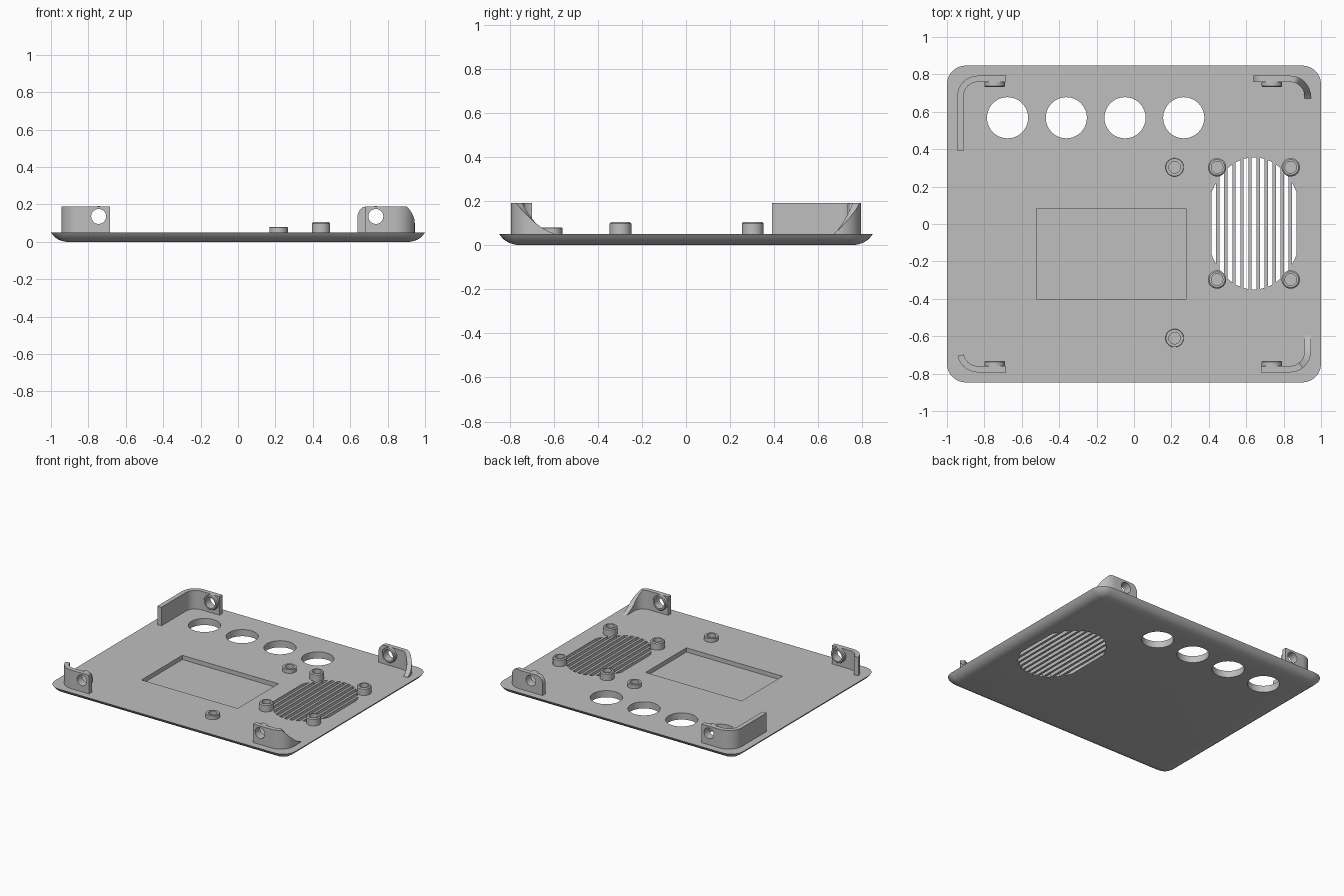
import bpy, bmesh, math
from mathutils import Matrix, Vector

if "Cube" in bpy.data.objects:
    bpy.data.objects.remove(bpy.data.objects["Cube"])

grey = bpy.data.materials.new("plastic_grey")
grey.diffuse_color = (0.52, 0.52, 0.52, 1)
grey.use_nodes = True
grey.node_tree.nodes["Principled BSDF"].inputs["Base Color"].default_value = grey.diffuse_color


def loft(name, rings, caps=True, cyclic=False, matrix=None):
    """Skin a sequence of equal-length closed rings."""
    bm = bmesh.new()
    vs = [[bm.verts.new(p) for p in r] for r in rings]
    n = len(vs[0])
    for k in range(len(vs) if cyclic else len(vs) - 1):
        a, b = vs[k], vs[(k + 1) % len(vs)]
        for i in range(n):
            j = (i + 1) % n
            bm.faces.new((a[i], a[j], b[j], b[i]))
    if caps:
        bm.faces.new(vs[0])
        bm.faces.new(vs[-1])
    if matrix:
        bm.transform(matrix)
    bmesh.ops.recalc_face_normals(bm, faces=bm.faces)
    me = bpy.data.meshes.new(name)
    bm.to_mesh(me)
    bm.free()
    ob = bpy.data.objects.new(name, me)
    bpy.context.collection.objects.link(ob)
    me.materials.append(grey)
    return ob


def prism(name, pts, z0, z1, matrix=None):
    return loft(name, [[(x, y, z) for x, y in pts] for z in (z0, z1)], matrix=matrix)


def circle(cx, cy, r, n=48):
    return [(cx + r * math.cos(2 * math.pi * i / n),
             cy + r * math.sin(2 * math.pi * i / n)) for i in range(n)]


def activate(ob):
    bpy.ops.object.select_all(action='DESELECT')
    ob.select_set(True)
    bpy.context.view_layer.objects.active = ob


def smooth(ob):
    activate(ob)
    bpy.ops.object.shade_smooth_by_angle(angle=math.radians(30))


def cut(ob, cutters):
    activate(cutters[0])
    for c in cutters:
        c.select_set(True)
    if len(cutters) > 1:
        bpy.ops.object.join()
    cutter = cutters[0]
    cutter.hide_render = True
    mod = ob.modifiers.new("cut", 'BOOLEAN')
    mod.operation, mod.solver, mod.object = 'DIFFERENCE', 'EXACT', cutter
    activate(ob)
    bpy.ops.object.modifier_apply(modifier="cut")
    bpy.data.objects.remove(cutter)


def tube(name, profile, matrix, n=32):
    """Revolve a closed (radius, height) profile around local z."""
    rings = [[(x, y, z) for x, y in circle(0, 0, r, n)] for r, z in profile]
    ob = loft(name, rings, caps=False, cyclic=True, matrix=matrix)
    smooth(ob)
    return ob


def interp(table, v):
    if v <= table[0][0]:
        return table[0][1]
    for (a, za), (b, zb) in zip(table, table[1:]):
        if v <= b:
            return za + (zb - za) * (v - a) / (b - a)
    return table[-1][1]


# Base plate: rounded rectangle with a curved lower edge
TOP = 0.05


def rounded_rect(inset, z, r=0.1, n=8):
    hx, hy = 1 - inset, 0.847 - inset
    r = max(r - inset, 0.015)
    pts = []
    for q, (sx, sy) in enumerate([(1, 1), (-1, 1), (-1, -1), (1, -1)]):
        for i in range(n + 1):
            a = math.pi / 2 * (q + i / n)
            pts.append((sx * (hx - r) + r * math.cos(a),
                        sy * (hy - r) + r * math.sin(a), z))
    return pts


edge = [(0, TOP), (0.01, 0.037), (0.024, 0.023), (0.042, 0.011), (0.063, 0.004), (0.085, 0)]
plate = loft("base_plate", [rounded_rect(i, z) for i, z in edge])

# Port holes, screen recess and grille slots
cutters = [prism("port_cutter", circle(x, 0.568, 0.11), -0.1, 0.2)
           for x in (-0.676, -0.362, -0.048, 0.266)]
cutters.append(prism("recess_cutter",
                     [(-0.522, -0.402), (0.278, -0.402), (0.278, 0.083), (-0.522, 0.083)],
                     0.018, 0.2))
for k in range(-5, 6):
    xs = [k * 0.043 + d for d in (-0.0125, 0, 0.0125)]
    ys = [0.353 * math.sqrt(1 - (x / 0.258) ** 2) for x in xs]
    pts = [(0.642 + x, y + 0.003) for x, y in zip(xs, ys)]
    pts += [(0.642 + x, 0.003 - y) for x, y in reversed(list(zip(xs, ys)))]
    cutters.append(prism("slot_cutter", pts, -0.1, 0.2))
cut(plate, cutters)
smooth(plate)

# Screw bosses: four tall around the grille, two short beside the recess
spots = [(x, y, 0.105) for x in (0.444, 0.838) for y in (0.303, -0.297)]
spots += [(0.217, 0.303, 0.08), (0.217, -0.61, 0.08)]
for x, y, h in spots:
    c = 0.007 if h > 0.1 else 0.002
    tube("tall_boss" if h > 0.1 else "short_boss",
         [(0.049, 0.042), (0.049, h - c), (0.049 - c, h), (0.031, h), (0.031, 0.042)],
         Matrix.Translation((x, y, 0)))

# Corner brackets: bent walls with a screw hole and an inner collar
X, Y, T, R, H = 0.945, 0.793, 0.034, 0.11, 0.19


def bracket(name, sx, sy, bar_x, hole_x, arm_y, y_table, x_table=((0, H),)):
    cx, cy = X - R, Y - R
    pairs = [((x, Y), (x, Y - T)) for x in
             (bar_x, bar_x + 0.005, bar_x + 0.015, bar_x + 0.028, bar_x + 0.045)]
    end = math.asin(max(0, min(1, (arm_y - cy) / R)))
    for i in range(13):
        a = math.pi / 2 + (end - math.pi / 2) * i / 12
        d = Vector((math.cos(a), math.sin(a)))
        c = Vector((cx, cy))
        pairs.append((tuple(c + d * R), tuple(c + d * (R - T))))
    if arm_y < cy:
        for i in range(1, 6):
            y = cy + (arm_y - cy) * i / 5
            pairs.append(((X, y), (X - T, y)))
    rings = []
    for o, i in pairs:
        h = min(interp(y_table, o[1]), interp(x_table, o[0]))
        o, i = (sx * o[0], sy * o[1]), (sx * i[0], sy * i[1])
        rings.append([(*o, 0.04), (*o, h), (*i, h), (*i, 0.04)])
    wall = loft(name, rings)
    along_y = Matrix.Translation((sx * hole_x, 0, 0.136)) @ Matrix.Rotation(math.pi / 2, 4, 'X')
    lo, hi = sorted((-sy * 0.7, -sy * 0.9))
    cut(wall, [prism("screw_cutter", circle(0, 0, 0.04, 32), lo, hi, along_y)])
    smooth(wall)
    tube(name + "_collar",
         [(0.055, -sy * 0.765), (0.055, -sy * 0.738), (0.05, -sy * 0.732),
          (0.04, -sy * 0.732), (0.04, -sy * 0.765)], along_y)


flat = ((0, H),)
bracket("back_left_bracket", -1, 1, 0.685, 0.745, 0.39, flat)
bracket("front_left_bracket", -1, -1, 0.685, 0.745, 0.705, flat)
bracket("front_right_bracket", 1, -1, 0.68, 0.737, 0.595,
        ((0.595, 0.05), (0.64, 0.07), (0.68, 0.098), (0.735, 0.148), (0.77, H)))
bracket("back_right_bracket", 1, 1, 0.64, 0.737, 0.67,
        ((0.67, 0.052), (0.705, 0.082), (0.74, 0.12), (0.77, 0.16), (0.787, H)),
        ((0.64, 0.145), (0.645, 0.16), (0.655, 0.176), (0.668, 0.186), (0.685, H)))
